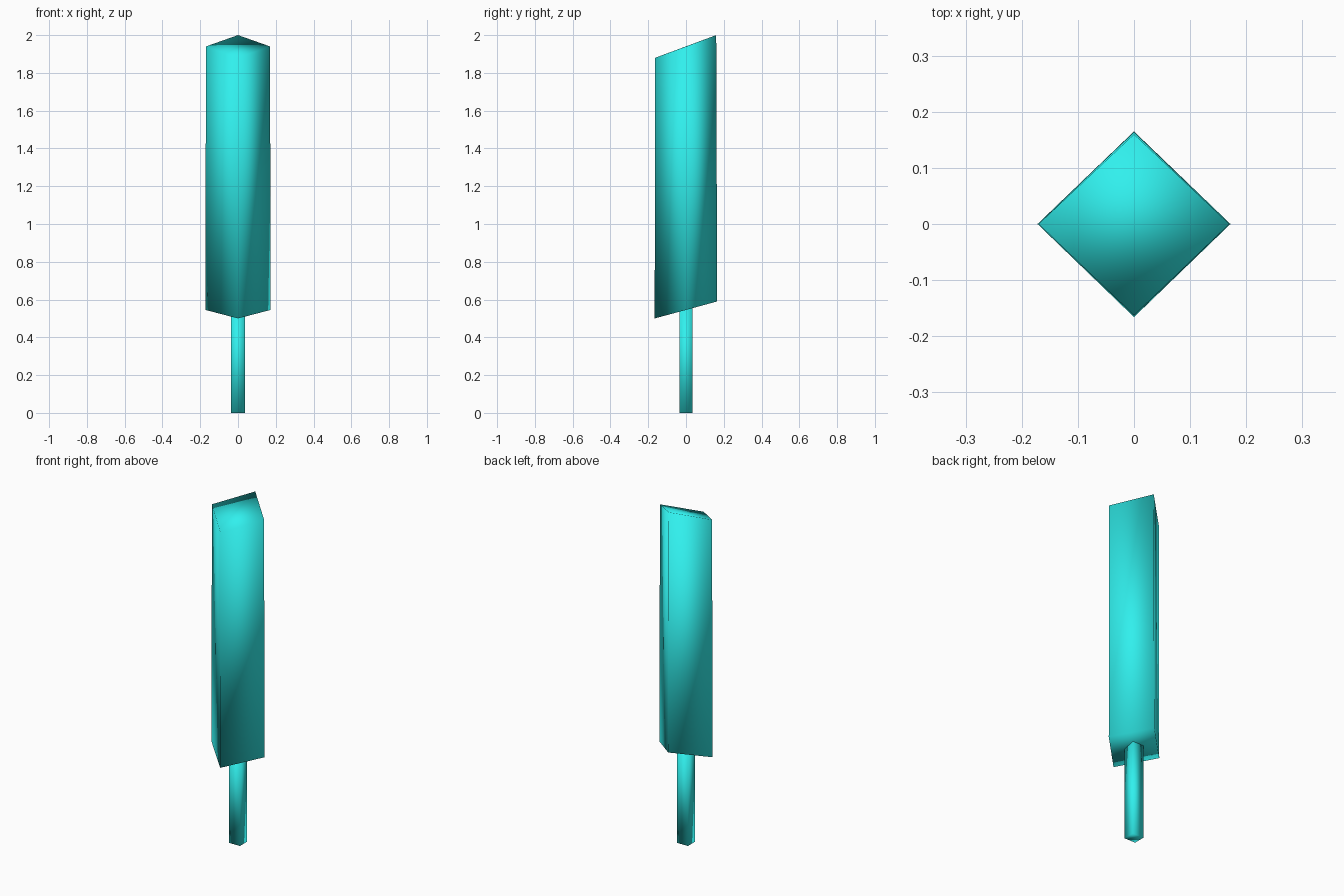
import bpy
import bmesh

if "Cube" in bpy.data.objects:
    bpy.data.objects.remove(bpy.data.objects["Cube"])

mat = bpy.data.materials.new("cyan")
mat.diffuse_color = (0.03, 0.87, 0.85, 1)
mat.use_nodes = True
mat.node_tree.nodes["Principled BSDF"].inputs["Base Color"].default_value = mat.diffuse_color


def prism(name, bottom, top):
    """Closed smooth-shaded prism between two matching rings."""
    bm = bmesh.new()
    low = [bm.verts.new(p) for p in bottom]
    high = [bm.verts.new(p) for p in top]
    n = len(low)
    bm.faces.new(low[::-1])
    bm.faces.new(high)
    for i in range(n):
        j = (i + 1) % n
        bm.faces.new((low[i], low[j], high[j], high[i]))
    bmesh.ops.recalc_face_normals(bm, faces=bm.faces)
    for f in bm.faces:
        f.smooth = True
    mesh = bpy.data.meshes.new(name)
    bm.to_mesh(mesh)
    bm.free()
    mesh.materials.append(mat)
    ob = bpy.data.objects.new(name, mesh)
    bpy.context.collection.objects.link(ob)
    return ob


def diamond(rx, y_front, y_back, z_front, z_back):
    """Diamond ring tilted from front to back."""
    zm = (z_front + z_back) / 2
    return [(0, y_front, z_front), (rx, 0, zm), (0, y_back, z_back), (-rx, 0, zm)]


def box_ring(rx, ry, z):
    return [(-rx, -ry, z), (rx, -ry, z), (rx, ry, z), (-rx, ry, z)]


# Tall diamond-section body with slanted ends
prism("body",
      diamond(0.172, -0.166, 0.165, 0.50, 0.59),
      diamond(0.170, -0.163, 0.160, 1.88, 2.00))

# Square stem, running just into the body
prism("stem", box_ring(0.036, 0.034, 0), box_ring(0.036, 0.034, 0.57))
